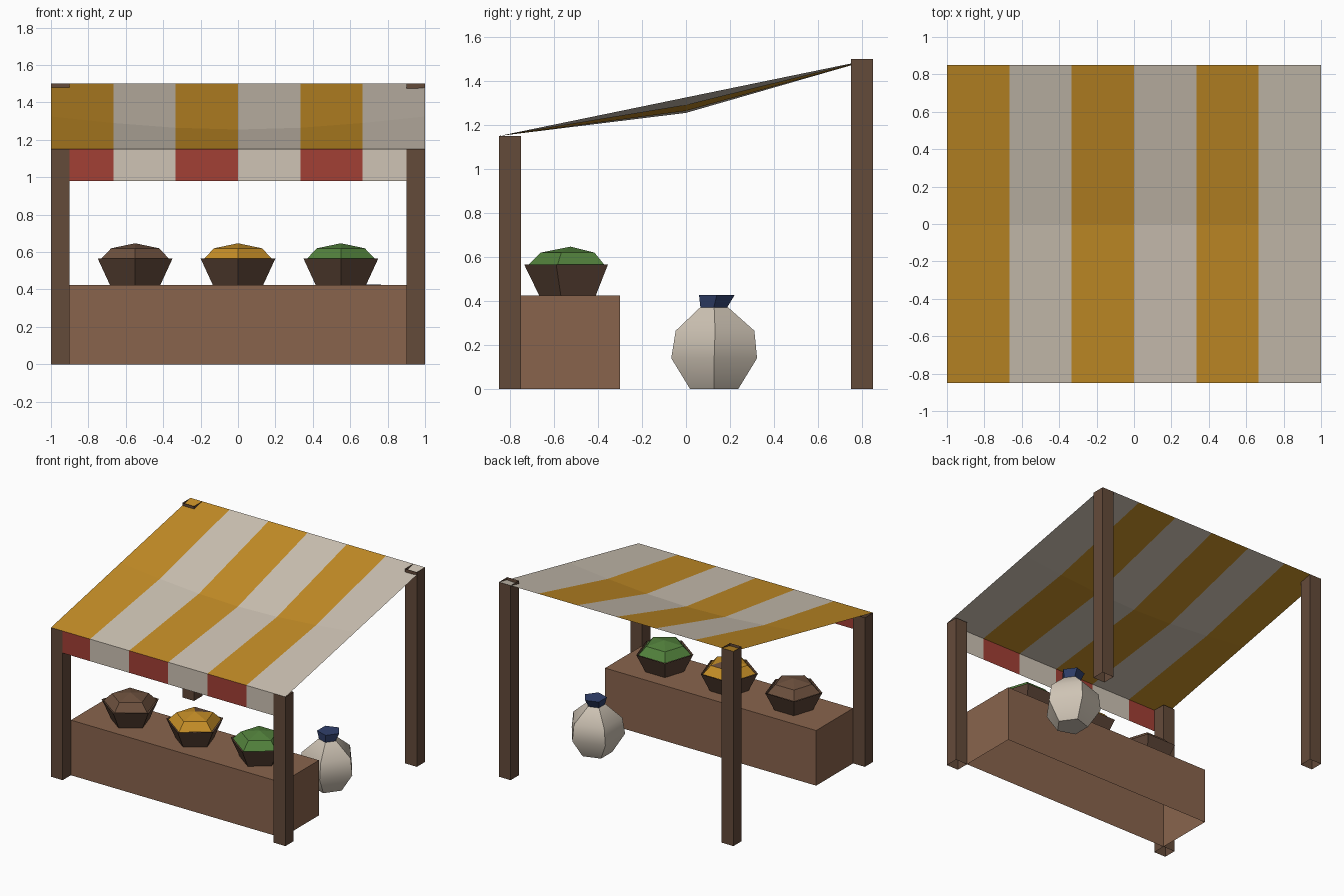
import bpy
import bmesh
from math import cos, sin, pi, radians

cube = bpy.data.objects.get("Cube")
if cube:
    bpy.data.objects.remove(cube)


def material(name, rgb):
    m = bpy.data.materials.new(name)
    m.use_nodes = True
    m.diffuse_color = (*rgb, 1)
    m.node_tree.nodes["Principled BSDF"].inputs["Base Color"].default_value = (*rgb, 1)
    return m


YELLOW = material("canvas_yellow", (0.56, 0.27, 0.02))
WHITE = material("canvas_white", (0.62, 0.55, 0.46))
RED = material("valance_red", (0.36, 0.05, 0.035))
POST = material("dark_wood", (0.127, 0.069, 0.042))
COUNTER = material("counter_wood", (0.25, 0.127, 0.073))
BOWL = material("bowl_wood", (0.105, 0.057, 0.036))
BROWN = material("brown_goods", (0.15, 0.08, 0.047))
GREEN = material("green_goods", (0.085, 0.22, 0.045))
BLUE = material("blue_cloth", (0.03, 0.052, 0.15))


def finish(name, bm, mats):
    mesh = bpy.data.meshes.new(name)
    bm.to_mesh(mesh)
    bm.free()
    for m in mats:
        mesh.materials.append(m)
    obj = bpy.data.objects.new(name, mesh)
    bpy.context.collection.objects.link(obj)
    return obj


def box(name, lo, hi, mat, open_top=False):
    """Hollow box without a floor, and without a lid if open_top."""
    bm = bmesh.new()
    bmesh.ops.create_cube(bm, size=1)
    for v in bm.verts:
        v.co = [a + (b - a) * (c + 0.5) for a, b, c in zip(lo, hi, v.co)]
    bm.normal_update()
    gone = [f for f in bm.faces
            if f.normal.z < -0.5 or (open_top and f.normal.z > 0.5)]
    bmesh.ops.delete(bm, geom=gone, context="FACES")
    return finish(name, bm, [mat])


def loft(name, x, y, rings, phase, mats, bottom=False, top=False, sides=5):
    """Stack of polygon rings given as (radius, height, y shift)."""
    bm = bmesh.new()
    loops = []
    for r, z, dy in rings:
        angles = [phase + 2 * pi * i / sides for i in range(sides)]
        loops.append([bm.verts.new((x + r * cos(a), y + dy + r * sin(a), z)) for a in angles])
    for a, b in zip(loops, loops[1:]):
        for i in range(sides):
            j = (i + 1) % sides
            bm.faces.new((a[i], a[j], b[j], b[i]))
    if bottom:
        bm.faces.new(loops[0][::-1])
    if top:
        bm.faces.new(loops[-1])
    bmesh.ops.remove_doubles(bm, verts=bm.verts, dist=0.0005)
    bm.normal_update()
    return finish(name, bm, mats)


def striped_sheet(name, xs, rows, point, mats):
    """Sheet whose columns alternate between two materials."""
    bm = bmesh.new()
    grid = [[bm.verts.new(point(x, t)) for x in xs] for t in rows]
    for a, b in zip(grid, grid[1:]):
        for i in range(len(xs) - 1):
            f = bm.faces.new((a[i], a[i + 1], b[i + 1], b[i]))
            f.material_index = i % 2
    return finish(name, bm, mats)


# Posts: short at the front, tall at the back
for side, x in (("left", 0.95), ("right", -0.95)):
    for end, y, h in (("front", -0.8, 1.15), ("back", 0.8, 1.5)):
        box(f"{end}_{side}_post", (x - 0.05, y - 0.05, 0), (x + 0.05, y + 0.05, h), POST, True)

# Counter
box("counter", (-0.9, -0.75, 0), (0.9, -0.3, 0.425), COUNTER)

# Canopy sagging in the middle, and the hanging valance
stripes = [i / 3 - 1 for i in range(7)]


def canopy_point(x, t):
    sag = 0.07 * cos(x * pi / 2) * (1 - abs(t))
    return (x, 0.85 * t, 1.325 + 0.175 * t - sag)


striped_sheet("canopy", stripes, (-1, 0, 1), canopy_point, [YELLOW, WHITE])
striped_sheet("valance", [max(-0.9, min(0.9, x)) for x in stripes], (0.98, 1.15),
              lambda x, z: (x, -0.85, z), [RED, WHITE])

# Bowls heaped with goods
for label, x, mat in (("brown", -0.55, BROWN), ("yellow", 0, YELLOW), ("green", 0.55, GREEN)):
    loft(f"{label}_bowl", x, -0.525, [(0.142, 0.425, 0), (0.21, 0.565, 0)],
         -pi / 2, [BOWL], bottom=True)
    heap = loft(f"{label}_heap", x, -0.525,
                [(0.195, 0.56, 0), (0.135, 0.62, 0), (0, 0.647, 0)], -pi / 2, [mat, BROWN])
    if label == "yellow":
        for p in heap.data.polygons:
            if p.normal.z > 0.9 and p.normal.y > 0.1 and abs(p.normal.x) < 0.02:
                p.material_index = 1

# Sack with a tied neck
sack = loft("sack", 0.68, 0.128,
            [(0.115, 0, 0), (0.205, 0.14, 0), (0.188, 0.265, 0.004), (0.068, 0.37, 0)],
            0, [WHITE], bottom=True)
neck = loft("sack_neck", 0.68, 0.125, [(0.062, 0.365, 0), (0.085, 0.427, 0.015)],
            0, [BLUE], top=True)
bpy.ops.object.select_all(action="DESELECT")
sack.select_set(True)
bpy.context.view_layer.objects.active = sack
bpy.ops.object.shade_smooth_by_angle(angle=radians(50))
